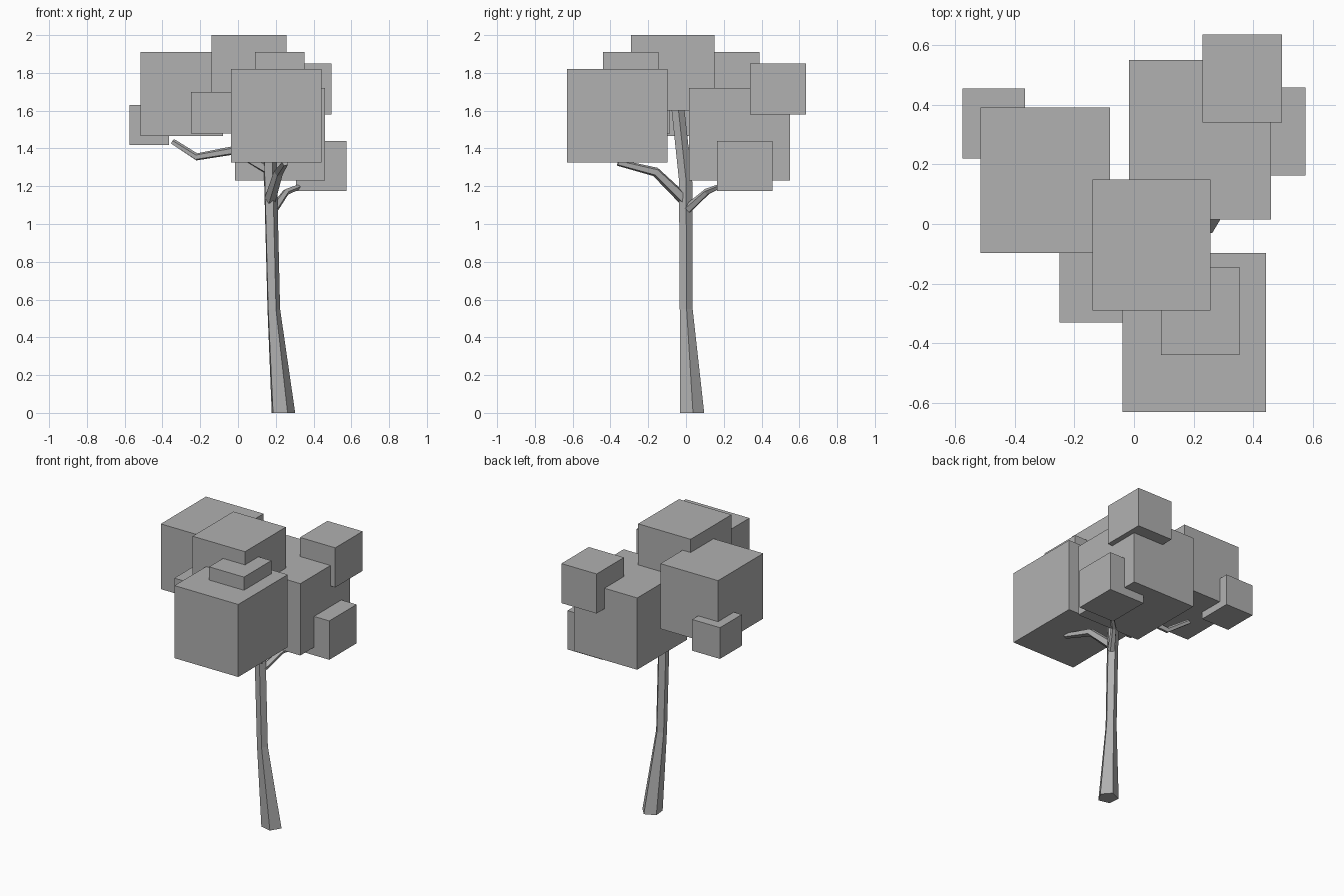
import bpy, bmesh
from math import cos, sin, tau
from mathutils import Vector

if "Cube" in bpy.data.objects:
    bpy.data.objects.remove(bpy.data.objects["Cube"])

# Dark grey surface
grey = bpy.data.materials.new("dark_grey")
grey.diffuse_color = (.44, .44, .44, 1)
grey.use_nodes = True
grey.node_tree.nodes["Principled BSDF"].inputs["Base Color"].default_value = grey.diffuse_color


def finish(name, bm):
    bmesh.ops.recalc_face_normals(bm, faces=bm.faces)
    mesh = bpy.data.meshes.new(name)
    bm.to_mesh(mesh)
    bm.free()
    mesh.materials.append(grey)
    obj = bpy.data.objects.new(name, mesh)
    bpy.context.collection.objects.link(obj)


def tapered_limb(name, points, sides, upright=False):
    """Loft polygon rings along (x, y, z, radius) points."""
    bm = bmesh.new()
    pos = [Vector(p[:3]) for p in points]
    rings = []
    for i, p in enumerate(points):
        u, v = Vector((1, 0, 0)), Vector((0, 1, 0))
        if not upright:
            d = (pos[min(i + 1, len(pos) - 1)] - pos[max(i - 1, 0)]).normalized()
            u = d.cross(Vector((0, 0, 1))).normalized()
            v = u.cross(d)
        angles = [tau * k / sides + .09 for k in range(sides)]
        rings.append([bm.verts.new(pos[i] + p[3] * (u * cos(a) + v * sin(a))) for a in angles])
    for a, b in zip(rings, rings[1:]):
        for k in range(sides):
            n = (k + 1) % sides
            bm.faces.new((a[k], a[n], b[n], b[k]))
    bm.faces.new(rings[0])
    bm.faces.new(rings[-1])
    finish(name, bm)


def leaf_block(name, lo, hi):
    bm = bmesh.new()
    bmesh.ops.create_cube(bm, size=1)
    lo, hi = Vector(lo), Vector(hi)
    bmesh.ops.scale(bm, vec=hi - lo, verts=bm.verts)
    bmesh.ops.translate(bm, vec=(lo + hi) / 2, verts=bm.verts)
    finish(name, bm)


# Five-sided trunk
tapered_limb("trunk", [(.236, .031, 0, .067), (.187, 0, .55, .036),
                       (.17, -.003, 1.23, .037), (.16, -.045, 1.62, .036)], 5, True)

# Bent branches
tapered_limb("left_branch", [(.16, 0, 1.29, .03), (-.02, .03, 1.39, .025),
                             (-.22, .06, 1.355, .02), (-.345, .12, 1.435, .016)], 5)
tapered_limb("front_branch", [(.17, -.01, 1.13, .032), (.215, -.16, 1.275, .026),
                              (.25, -.36, 1.325, .018)], 5)
tapered_limb("right_branch", [(.19, .01, 1.08, .025), (.255, .11, 1.17, .018),
                              (.33, .18, 1.2, .013)], 5)

# Foliage blocks
blocks = {
    "top": ((-.14, -.29, 1.6), (.256, .15, 2)),
    "left": ((-.515, -.097, 1.465), (-.08, .39, 1.91)),
    "front": ((-.038, -.63, 1.325), (.443, -.097, 1.82)),
    "back": ((-.017, .015, 1.23), (.46, .55, 1.72)),
    "upper_back": ((.23, .34, 1.58), (.496, .635, 1.85)),
    "left_small": ((-.575, .22, 1.417), (-.365, .455, 1.63)),
    "right_small": ((.307, .163, 1.175), (.575, .457, 1.44)),
    "front_left_small": ((-.25, -.33, 1.48), (-.03, -.085, 1.70)),
    "upper_front": ((.09, -.44, 1.645), (.353, -.145, 1.91)),
}
for name, (lo, hi) in blocks.items():
    leaf_block(name + "_foliage", lo, hi)
